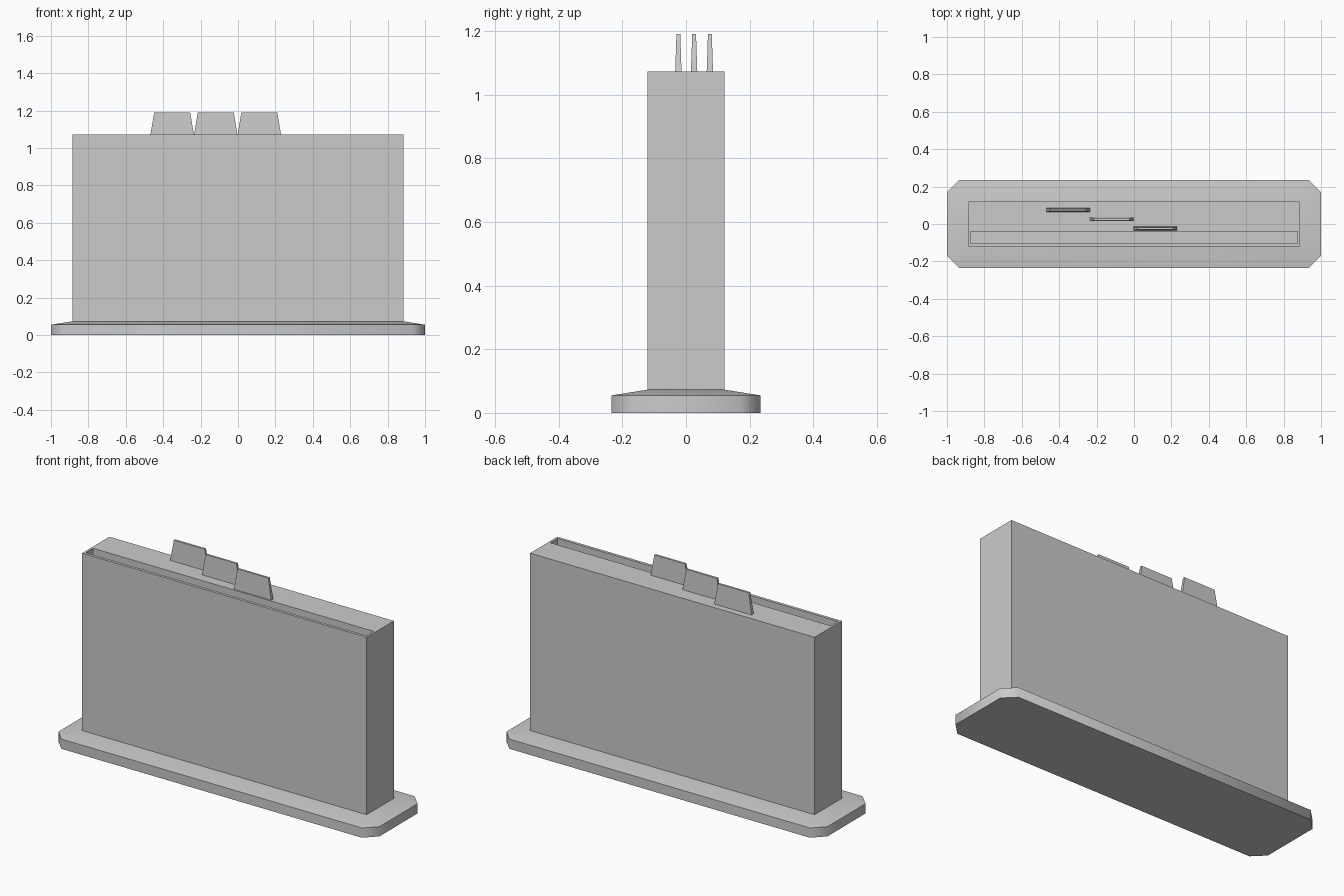
import bpy
import bmesh
import math

cube = bpy.data.objects.get("Cube")
if cube:
    bpy.data.objects.remove(cube, do_unlink=True)

grey = bpy.data.materials.new("plain grey")
grey.use_nodes = True
GREY = (0.6, 0.6, 0.6, 1)
grey.diffuse_color = GREY
grey.node_tree.nodes["Principled BSDF"].inputs["Base Color"].default_value = GREY


def rect(hx, hy, z, cx=0, cy=0):
    """Rectangular ring of four points."""
    return [(cx + sx * hx, cy + sy * hy, z)
            for sx, sy in ((-1, -1), (1, -1), (1, 1), (-1, 1))]


def chamfered(hx, hy, cut, z):
    """Rectangular ring with cut corners, eight points."""
    a, b = hx - cut, hy - cut
    return [(-hx, -b, z), (-a, -hy, z), (a, -hy, z), (hx, -b, z),
            (hx, b, z), (a, hy, z), (-a, hy, z), (-hx, b, z)]


def loft(name, rings):
    """Join successive rings with walls and cap both ends."""
    bm = bmesh.new()
    loops = [[bm.verts.new(p) for p in ring] for ring in rings]
    n = len(loops[0])
    for low, high in zip(loops, loops[1:]):
        for i in range(n):
            j = (i + 1) % n
            bm.faces.new((low[i], low[j], high[j], high[i]))
    bm.faces.new(loops[0][::-1])
    bm.faces.new(loops[-1])
    bmesh.ops.remove_doubles(bm, verts=bm.verts, dist=0.0001)
    bmesh.ops.recalc_face_normals(bm, faces=bm.faces)
    mesh = bpy.data.meshes.new(name)
    bm.to_mesh(mesh)
    bm.free()
    mesh.materials.append(grey)
    obj = bpy.data.objects.new(name, mesh)
    bpy.context.collection.objects.link(obj)
    return obj


BODY_X, BODY_Y, BASE_TOP, BODY_TOP = 0.886, 0.121, 0.073, 1.072

# Base: straight rim, then a shallow slope up to the body
base = loft("base", [
    chamfered(1, 0.234, 0.064, 0),
    chamfered(1, 0.234, 0.064, 0.055),
    chamfered(BODY_X, BODY_Y, 0, BASE_TOP),
])
bpy.ops.object.select_all(action="DESELECT")
base.select_set(True)
bpy.context.view_layer.objects.active = base
bpy.ops.object.shade_smooth_by_angle(angle=math.radians(50))

# Body: upright block with a long deep slot near the front of its top
loft("body", [
    rect(BODY_X, BODY_Y, BASE_TOP),
    rect(BODY_X, BODY_Y, BODY_TOP),
    rect(0.874, 0.032, BODY_TOP, cy=-0.073),
    rect(0.874, 0.032, 0.12, cy=-0.073),
])

# Index tabs: tapered plates stepping forward from right to left
for i, side in enumerate(("right", "middle", "left")):
    x = -0.352 + 0.233 * i
    y = 0.075 - 0.0495 * i
    loft(side + "_tab", [
        rect(0.116, 0.010, BODY_TOP, x, y),
        rect(0.096, 0.006, 1.19, x, y),
    ])
